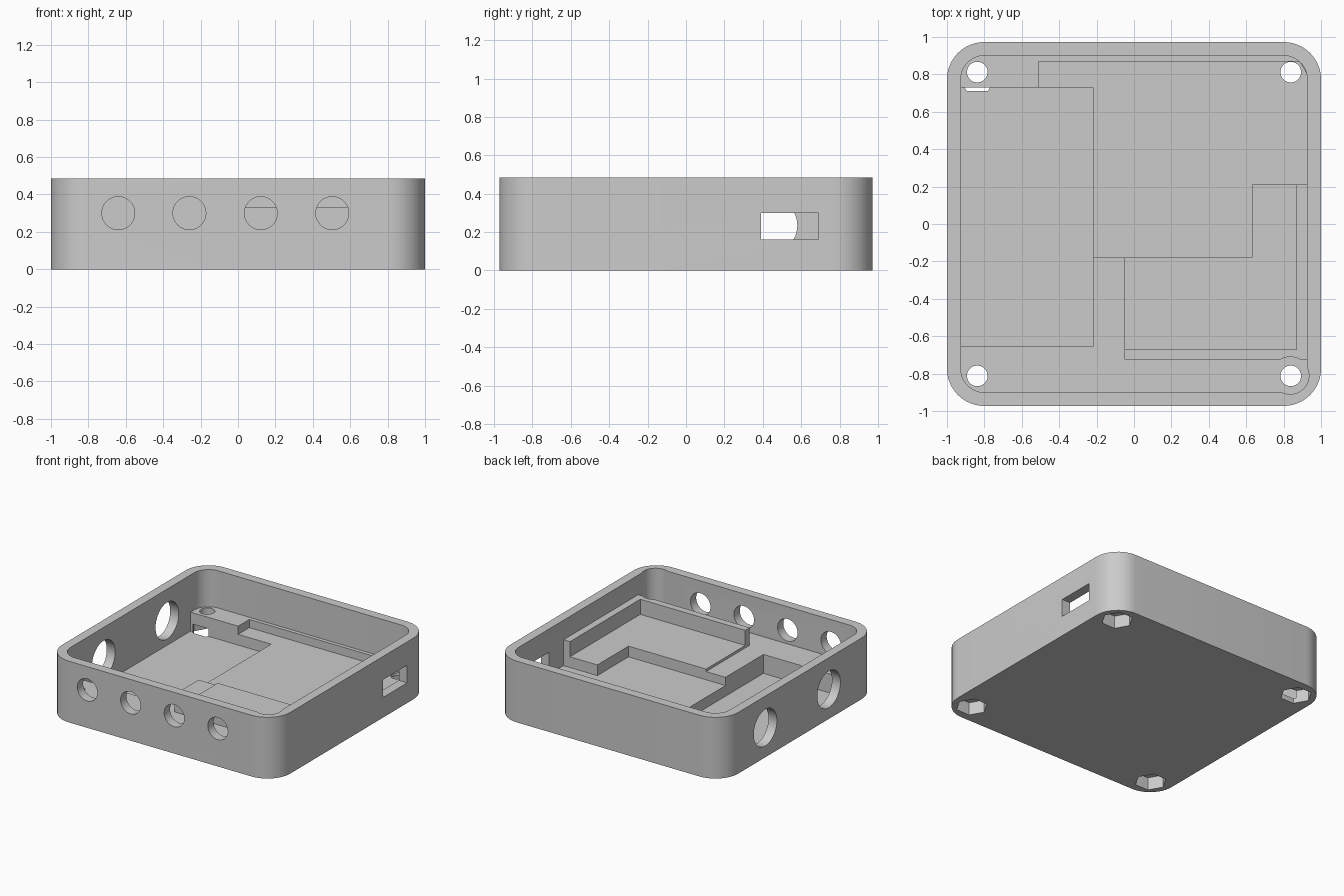
import bpy, bmesh, math
from mathutils import Matrix, Vector

default = bpy.data.objects.get("Cube")
if default:
    bpy.data.objects.remove(default)

grey = bpy.data.materials.new("light grey plastic")
grey.use_nodes = True
colour = (0.6, 0.6, 0.6, 1)
grey.diffuse_color = colour
grey.node_tree.nodes["Principled BSDF"].inputs["Base Color"].default_value = colour


def prism(name, outline, z0, z1):
    """Extrude a flat outline from z0 up to z1."""
    bm = bmesh.new()
    face = bm.faces.new([bm.verts.new((x, y, z0)) for x, y in outline])
    new = bmesh.ops.extrude_face_region(bm, geom=[face])["geom"]
    bmesh.ops.translate(bm, vec=(0, 0, z1 - z0),
                        verts=[g for g in new if isinstance(g, bmesh.types.BMVert)])
    bmesh.ops.recalc_face_normals(bm, faces=bm.faces)
    return to_object(name, bm)


def cylinder(name, centre, radius, depth, axis="Z", sides=48):
    bm = bmesh.new()
    turn = {"X": Matrix.Rotation(math.pi / 2, 4, "Y"),
            "Y": Matrix.Rotation(math.pi / 2, 4, "X"),
            "Z": Matrix.Identity(4)}[axis]
    bmesh.ops.create_cone(bm, cap_ends=True, segments=sides, radius1=radius,
                          radius2=radius, depth=depth,
                          matrix=Matrix.Translation(Vector(centre)) @ turn)
    return to_object(name, bm)


def to_object(name, bm):
    mesh = bpy.data.meshes.new(name)
    bm.to_mesh(mesh)
    bm.free()
    mesh.materials.append(grey)
    obj = bpy.data.objects.new(name, mesh)
    bpy.context.collection.objects.link(obj)
    return obj


def rectangle(x0, x1, y0, y1):
    return [(x0, y0), (x1, y0), (x1, y1), (x0, y1)]


def rounded(hx, hy, r, steps=12):
    points = []
    for i, (sx, sy) in enumerate([(1, 1), (-1, 1), (-1, -1), (1, -1)]):
        for k in range(steps + 1):
            a = math.pi / 2 * (i + k / steps)
            points.append((sx * (hx - r) + r * math.cos(a), sy * (hy - r) + r * math.sin(a)))
    return points


def combine(tool, operation="DIFFERENCE"):
    """Apply a boolean to the case, then discard the tool."""
    mod = case.modifiers.new(tool.name, "BOOLEAN")
    mod.operation, mod.solver, mod.object = operation, "EXACT", tool
    bpy.context.view_layer.objects.active = case
    bpy.ops.object.modifier_apply(modifier=mod.name)
    bpy.data.objects.remove(tool)


# Outer shell and main cavity
case = prism("enclosure_base", rounded(1, 0.973, 0.2), 0, 0.485)
combine(prism("cavity", rounded(0.926, 0.9, 0.125), 0.19, 0.7))

# Raised platform and its locating rim
combine(prism("platform", [(-0.05, -0.7), (0.95, -0.7), (0.95, 0.21), (0.63, 0.21),
                           (0.63, -0.18), (-0.05, -0.18)], 0.1, 0.21), "UNION")
combine(prism("rim", [(-0.05, -0.725), (0.95, -0.725), (0.95, 0.21), (0.87, 0.21),
                      (0.87, -0.67), (-0.05, -0.67)], 0.1, 0.33), "UNION")

# Stepped pocket and deep bay in the floor
combine(prism("pocket", [(-0.3, -0.18), (0.63, -0.18), (0.63, 0.21), (0.926, 0.21),
                         (0.926, 0.8), (0.885, 0.87), (-0.51, 0.87), (-0.51, 0.73),
                         (-0.3, 0.73)], 0.125, 0.4))
combine(prism("bay", rectangle(-0.926, -0.22, -0.655, 0.73), 0.04, 0.4))

# Screw holes with hexagonal nut recesses underneath
for x in (-0.838, 0.838):
    for y in (-0.812, 0.812):
        combine(cylinder("screw_hole", (x, y, 0.2), 0.055, 1))
        nut = cylinder("nut_recess", (0, 0, 0), 0.115, 0.2, sides=6)
        xs = [v.co for v in nut.data.vertices]
        if max(c.x for c in xs) < max(c.y for c in xs):
            nut.data.transform(Matrix.Rotation(math.pi / 6, 4, "Z"))
        nut.data.transform(Matrix.Translation((x, y, 0)))
        combine(nut)
combine(cylinder("screw_clearance", (0.835, -0.81, 0.34), 0.1, 0.3))

# Wall openings: four in front, two at one side, a slot at the other
for x in (-0.64, -0.26, 0.122, 0.504):
    combine(cylinder("front_hole", (x, -0.97, 0.3), 0.088, 0.24, "Y"))
for y in (-0.36, 0.435):
    combine(cylinder("side_hole", (-0.98, y, 0.235), 0.145, 0.24, "X"))
combine(prism("port_slot", rectangle(0.85, 1.1, 0.39, 0.69), 0.16, 0.3))

# Smooth the rounded walls, keep the edges crisp
bpy.ops.object.select_all(action="DESELECT")
case.select_set(True)
bpy.context.view_layer.objects.active = case
bpy.ops.object.shade_smooth_by_angle(angle=math.radians(30))
